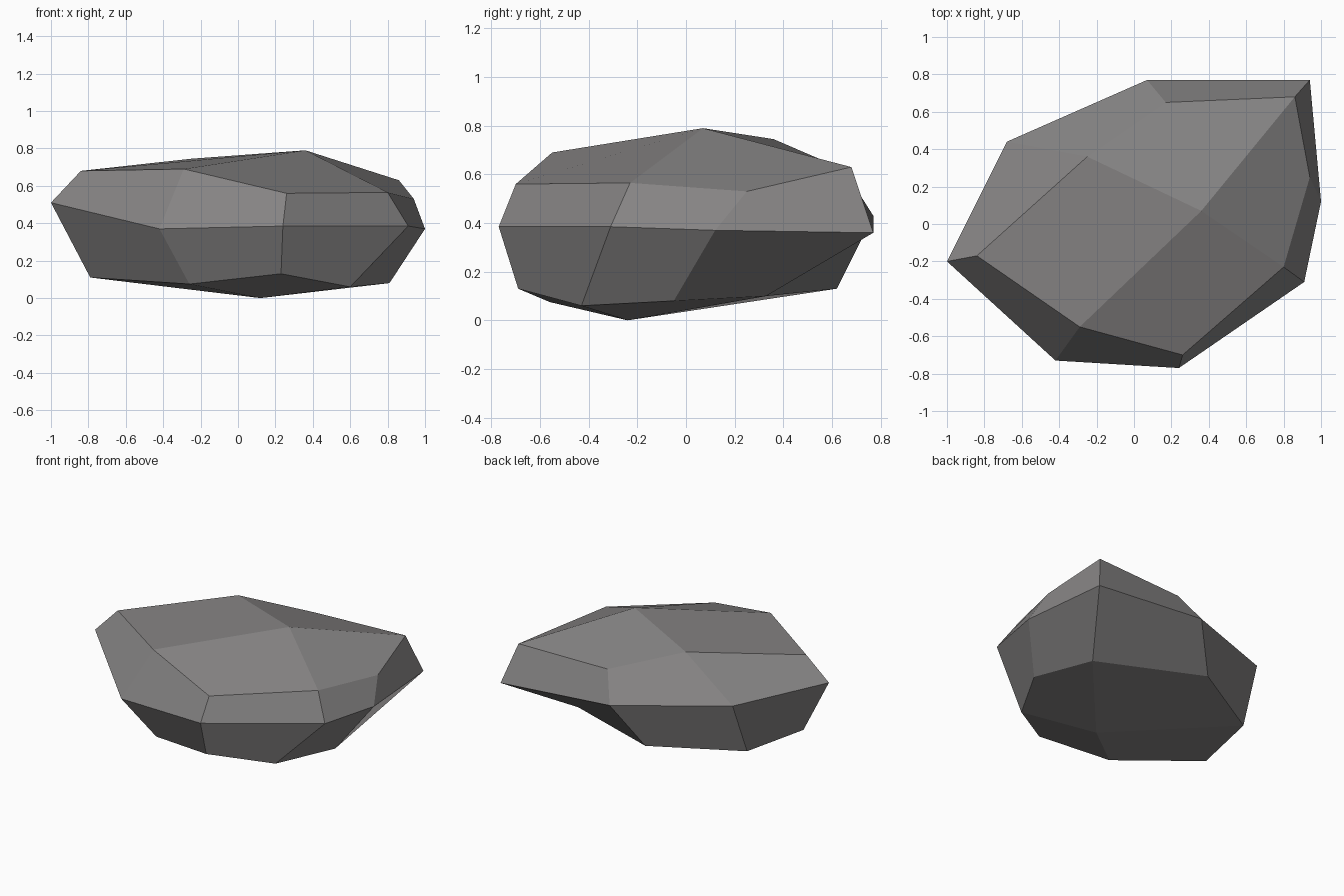
import bpy, bmesh

if "Cube" in bpy.data.objects:
    bpy.data.objects.remove(bpy.data.objects["Cube"])

# Corner loops of the boulder, listed counter-clockwise from the left tip
lower = [(-.79, -.21, .11), (-.26, -.56, .075), (.23, -.69, .13), (.60, -.43, .06),
         (.81, -.05, .08), (.63, .33, .10), (-.11, .62, .13), (-.69, .29, .12)]
middle = [(-1, -.20, .51), (-.42, -.73, .37), (.24, -.77, .385), (.91, -.31, .385),
          (1, .12, .37), (.94, .77, .36), (.07, .77, .43), (-.68, .44, .50)]
upper = [(-.84, -.17, .68), (-.29, -.55, .69), (.26, -.70, .56), (.80, -.23, .565),
         (.94, .25, .53), (.86, .68, .63), (.17, .65, .62), (-.25, .36, .745)]

bm = bmesh.new()
low, mid, up = [[bm.verts.new(p) for p in ring] for ring in (lower, middle, upper)]
peak = bm.verts.new((.36, .07, .79))
base = bm.verts.new((.12, -.24, 0))

# Side facets: two bands of quads
for a, b in ((low, mid), (mid, up)):
    for i in range(8):
        j = (i + 1) % 8
        bm.faces.new((a[i], a[j], b[j], b[i]))

# Top and bottom facets: four quads around each pole
for i in range(0, 8, 2):
    bm.faces.new((peak, up[i - 1], up[i], up[i + 1]))
    bm.faces.new((base, low[i + 1], low[i], low[i - 1]))
bmesh.ops.recalc_face_normals(bm, faces=bm.faces)

mesh = bpy.data.meshes.new("boulder")
bm.to_mesh(mesh)
bm.free()

# Single stone colour, flat facets
stone = bpy.data.materials.new("stone_grey")
stone.diffuse_color = (.235, .228, .228, 1)
stone.use_nodes = True
stone.node_tree.nodes["Principled BSDF"].inputs["Base Color"].default_value = stone.diffuse_color
mesh.materials.append(stone)
boulder = bpy.data.objects.new("boulder", mesh)
bpy.context.collection.objects.link(boulder)
